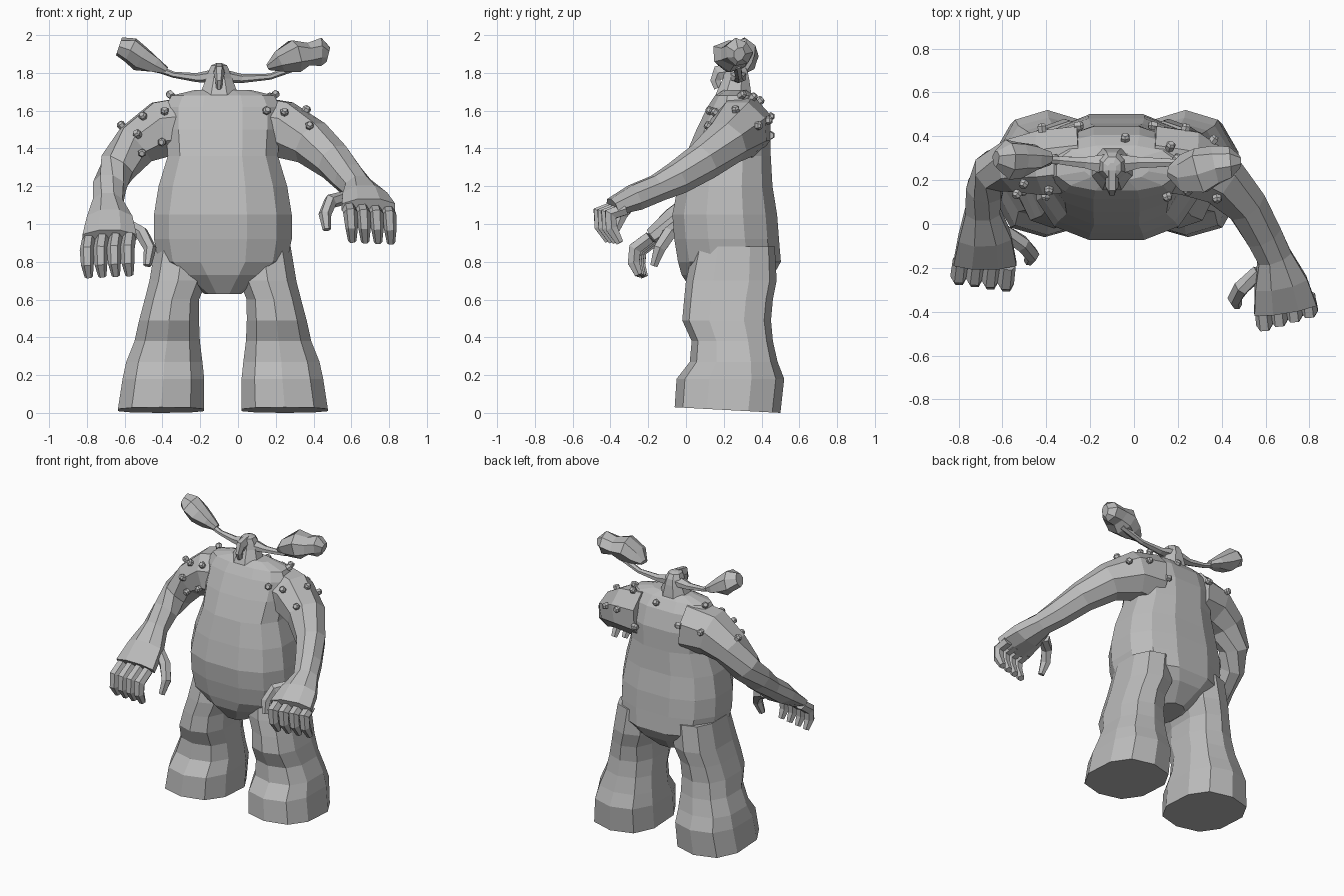
import bpy
import bmesh
import math
import random
from mathutils import Vector
from mathutils.bvhtree import BVHTree

random.seed(4)
MID = -0.08  # symmetry line of the body
X_AXIS, Z_AXIS = Vector((1, 0, 0)), Vector((0, 0, 1))

default_cube = bpy.data.objects.get("Cube")
if default_cube:
    bpy.data.objects.remove(default_cube, do_unlink=True)

clay = bpy.data.materials.new("grey clay")
clay.use_nodes = True
GREY = (0.5, 0.5, 0.5, 1)
clay.diffuse_color = GREY
clay.node_tree.nodes["Principled BSDF"].inputs["Base Color"].default_value = GREY


def loft(name, rings):
    """Skin a list of equal-sized rings and cap both ends."""
    bm = bmesh.new()
    loops = [[bm.verts.new(point) for point in ring] for ring in rings]
    count = len(loops[0])
    for low, high in zip(loops, loops[1:]):
        for i in range(count):
            j = (i + 1) % count
            bm.faces.new((low[i], low[j], high[j], high[i]))
    bm.faces.new(loops[0])
    bm.faces.new(loops[-1])
    bmesh.ops.recalc_face_normals(bm, faces=bm.faces)
    mesh = bpy.data.meshes.new(name)
    bm.to_mesh(mesh)
    bm.free()
    mesh.materials.append(clay)
    obj = bpy.data.objects.new(name, mesh)
    bpy.context.scene.collection.objects.link(obj)
    return obj


def level_ring(z, left, right, front, back, sides=12, tilt=0.0, boxy=0.8):
    """Horizontal rounded-box ring; tilt lowers the back edge."""
    points = []
    for i in range(sides):
        angle = math.tau * (i + 0.5) / sides
        c, s = math.cos(angle), math.sin(angle)
        u = math.copysign(abs(c) ** boxy, c)
        v = math.copysign(abs(s) ** boxy, s)
        points.append(Vector(((left + right) / 2 + u * (right - left) / 2,
                              (front + back) / 2 + v * (back - front) / 2,
                              z - tilt * v)))
    return points


def tube(name, path, sizes, sides=8, ref=Z_AXIS, rough=0.0):
    """Loft along a path; sizes are (across, thickness) radii."""
    path = [Vector(p) for p in path]
    rings = []
    for k, (centre, (wide, thick)) in enumerate(zip(path, sizes)):
        ahead, behind = path[min(k + 1, len(path) - 1)], path[max(k - 1, 0)]
        tangent = (ahead - behind).normalized()
        across = tangent.cross(ref).normalized()
        upward = across.cross(tangent)
        ring = []
        for i in range(sides):
            angle = math.tau * (i + 0.5) / sides
            scale = 1 + random.uniform(-rough, rough)
            ring.append(centre + scale * (across * wide * math.cos(angle)
                                          + upward * thick * math.sin(angle)))
        rings.append(ring)
    return loft(name, rings)


# Torso: height, half width, front, back
torso_levels = [
    (0.63, 0.10, 0.04, 0.36), (0.73, 0.25, -0.03, 0.47),
    (0.80, 0.35, -0.05, 0.51), (0.92, 0.375, -0.07, 0.50),
    (1.05, 0.375, -0.08, 0.49), (1.20, 0.35, -0.05, 0.465),
    (1.36, 0.30, -0.01, 0.455), (1.50, 0.31, 0.05, 0.45),
    (1.62, 0.31, 0.11, 0.41), (1.68, 0.28, 0.15, 0.36),
    (1.71, 0.15, 0.20, 0.32)]
torso = loft("torso", [level_ring(z, MID - w, MID + w, f, b)
                       for z, w, f, b in torso_levels])

# Legs: height, inner and outer distance from the middle, front, back
leg_levels = [
    (0.015, 0.09, 0.565, -0.06, 0.50), (0.18, 0.09, 0.54, -0.05, 0.52),
    (0.27, 0.10, 0.52, 0.02, 0.485), (0.38, 0.115, 0.475, 0.03, 0.46),
    (0.49, 0.12, 0.45, -0.02, 0.45), (0.60, 0.12, 0.42, -0.01, 0.46),
    (0.70, 0.08, 0.395, 0.0, 0.48), (0.88, 0.06, 0.365, 0.04, 0.47)]
for side, name in ((1, "left_leg"), (-1, "right_leg")):
    rings = []
    for k, (z, inner, outer, f, b) in enumerate(leg_levels):
        edges = sorted((MID + side * inner, MID + side * outer))
        rings.append(level_ring(z, *edges, f, b, sides=10,
                                tilt=0.0 if k else 0.015))
    loft(name, rings)

# Arms: shoulder to knuckles
arm_sizes = [(0.16, 0.18), (0.16, 0.16), (0.13, 0.125), (0.10, 0.105),
             (0.09, 0.09), (0.085, 0.075), (0.13, 0.075), (0.155, 0.05)]
left_arm = tube("left_arm", [
    (0.08, 0.30, 1.51), (0.24, 0.28, 1.50), (0.39, 0.21, 1.43),
    (0.51, 0.09, 1.33), (0.59, -0.05, 1.24), (0.64, -0.15, 1.19),
    (0.67, -0.27, 1.14), (0.69, -0.39, 1.09)], arm_sizes)
right_arm = tube("right_arm", [
    (-0.24, 0.30, 1.51), (-0.41, 0.28, 1.50), (-0.54, 0.27, 1.42),
    (-0.64, 0.24, 1.30), (-0.68, 0.16, 1.20), (-0.69, 0.06, 1.11),
    (-0.68, -0.06, 1.02), (-0.68, -0.18, 0.93)], arm_sizes)


def fingers(side, inner_knuckle, outer_knuckle, thumb, bend, curl):
    """Four curled fingers between two knuckles, plus a thumb."""
    first, last = Vector(inner_knuckle), Vector(outer_knuckle)
    bend, curl = Vector(bend), Vector(curl)
    sizes = [(0.036, 0.036), (0.04, 0.038), (0.036, 0.034), (0.022, 0.022)]
    for i, label in enumerate(("index", "middle", "ring", "little")):
        base = first.lerp(last, i / 3)
        joint = base + bend
        tip = joint + curl
        middle = joint.lerp(tip, 0.45) + bend * 0.2
        tube(f"{side}_{label}_finger", [base, joint, middle, tip], sizes,
             sides=6, ref=X_AXIS)
    tube(f"{side}_thumb", thumb, sizes, sides=6, ref=X_AXIS)


fingers("left", (0.585, -0.38, 1.09), (0.79, -0.32, 1.08),
        [(0.57, -0.22, 1.14), (0.49, -0.29, 1.12),
         (0.46, -0.34, 1.05), (0.47, -0.37, 0.97)],
        (0.01, -0.08, -0.03), (0.01, 0.05, -0.15))
fingers("right", (-0.575, -0.19, 0.93), (-0.79, -0.16, 0.92),
        [(-0.60, -0.03, 1.0), (-0.51, -0.09, 0.95),
         (-0.465, -0.14, 0.87), (-0.48, -0.17, 0.78)],
        (-0.01, -0.08, -0.06), (0.01, 0.02, -0.14))

# Head, brow and snout
HEAD = -0.1
head_levels = [(1.64, 0.13, 0.13, 0.36), (1.71, 0.10, 0.16, 0.35),
               (1.77, 0.075, 0.19, 0.34), (1.81, 0.06, 0.20, 0.33),
               (1.84, 0.045, 0.21, 0.31), (1.85, 0.02, 0.23, 0.28)]
loft("head", [level_ring(z, HEAD - w, HEAD + w, f, b, sides=8, boxy=1)
              for z, w, f, b in head_levels])
tube("snout", [(HEAD, 0.25, 1.81), (HEAD, 0.17, 1.80),
               (HEAD, 0.155, 1.76), (HEAD, 0.17, 1.72)],
     [(0.05, 0.03), (0.045, 0.03), (0.03, 0.02), (0.025, 0.015)],
     sides=6, ref=X_AXIS)

# Ear stalks and lumpy ear ends
stalk_sizes = [(0.06, 0.04), (0.03, 0.024), (0.02, 0.016), (0.025, 0.02)]
tube("left_ear_stalk", [(HEAD, 0.27, 1.785), (0.02, 0.28, 1.77),
                        (0.17, 0.28, 1.78), (0.33, 0.27, 1.84)],
     stalk_sizes, sides=6)
tube("right_ear_stalk", [(HEAD, 0.27, 1.785), (-0.22, 0.28, 1.775),
                         (-0.34, 0.29, 1.79), (-0.45, 0.30, 1.83)],
     stalk_sizes, sides=6)
tube("left_ear", [(0.16, 0.24, 1.83), (0.22, 0.23, 1.86),
                  (0.30, 0.25, 1.90), (0.37, 0.27, 1.90),
                  (0.44, 0.28, 1.91), (0.48, 0.28, 1.90)],
     [(0.03, 0.02), (0.08, 0.06), (0.11, 0.09), (0.085, 0.065),
      (0.07, 0.07), (0.03, 0.04)], sides=7, rough=0.16)
tube("right_ear", [(-0.38, 0.30, 1.81), (-0.44, 0.30, 1.84),
                   (-0.51, 0.30, 1.88), (-0.57, 0.30, 1.92),
                   (-0.63, 0.30, 1.94)],
     [(0.03, 0.02), (0.06, 0.045), (0.08, 0.07), (0.085, 0.075),
      (0.04, 0.045)], sides=7, rough=0.16)

# Warts seated on the shoulders and upper back
depsgraph = bpy.context.evaluated_depsgraph_get()
skins = [BVHTree.FromObject(o, depsgraph) for o in (torso, left_arm, right_arm)]
wart_spots = [
    (0.22, 0.30, 1.72), (0.25, 0.12, 1.62), (0.16, 0.10, 1.61),
    (0.37, 0.26, 1.62), (0.38, 0.10, 1.53), (0.24, 0.46, 1.55),
    (0.17, 0.35, 1.70), (0.36, 0.38, 1.52), (-0.04, 0.40, 1.66),
    (-0.24, 0.46, 1.57), (-0.39, 0.30, 1.72), (-0.39, 0.12, 1.63),
    (-0.51, 0.17, 1.58), (-0.53, 0.12, 1.47), (-0.41, 0.08, 1.43),
    (-0.51, 0.12, 1.37), (-0.60, 0.30, 1.50), (-0.42, 0.44, 1.56),
    (0.08, 0.48, 1.47)]
for number, spot in enumerate(wart_spots):
    hits = [skin.find_nearest(Vector(spot)) for skin in skins]
    place, normal, _, _ = min(hits, key=lambda hit: hit[3])
    tube(f"wart_{number}",
         [place - normal * 0.01, place + normal * 0.018, place + normal * 0.03],
         [(0.02, 0.02), (0.023, 0.023), (0.014, 0.014)], sides=6,
         ref=X_AXIS if abs(normal.z) > 0.8 else Z_AXIS)
